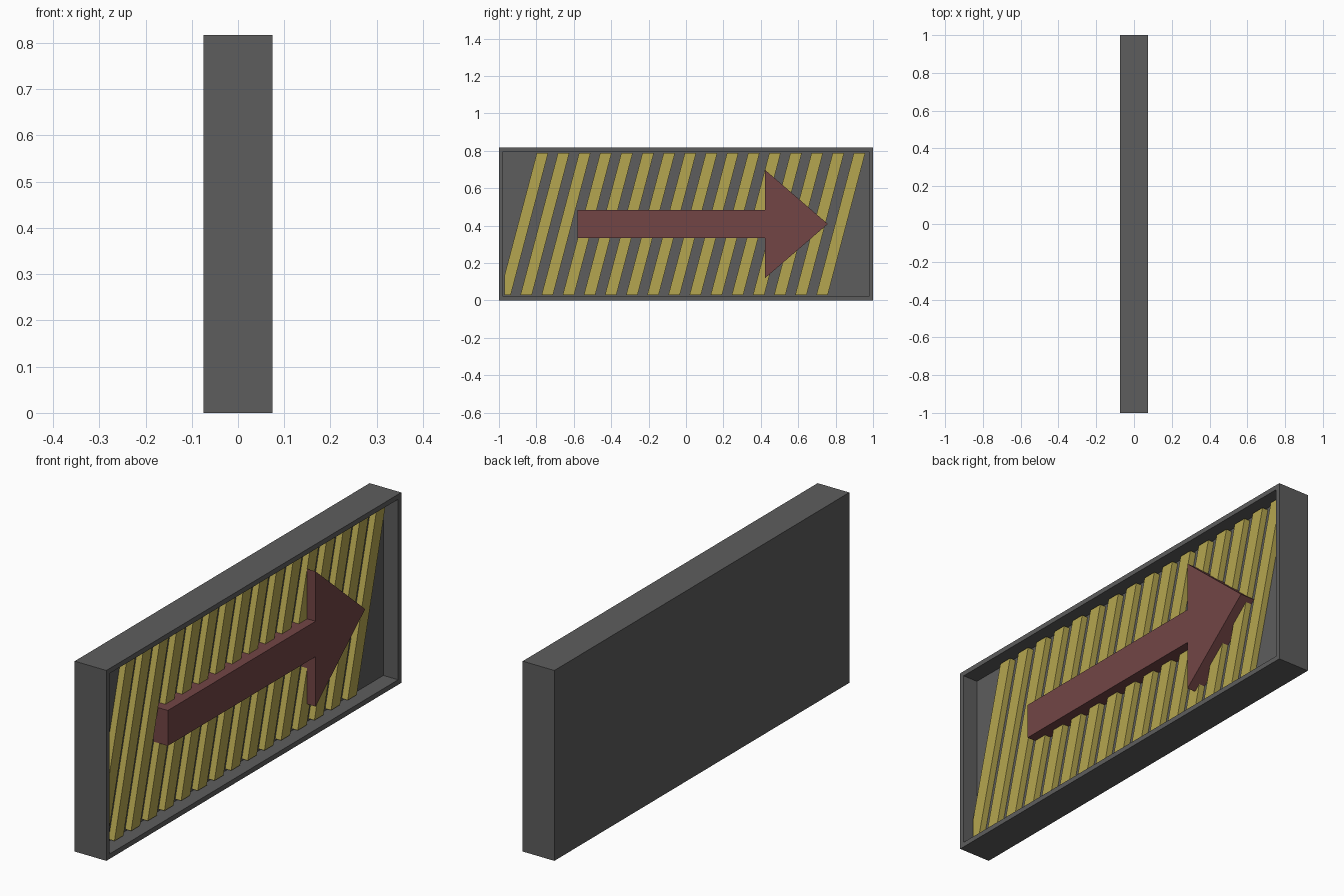
import bpy, bmesh

if "Cube" in bpy.data.objects:
    bpy.data.objects.remove(bpy.data.objects["Cube"])

W, H, T = 1.0, 0.817, 0.075      # half length, height, half thickness
RIM, BACK = 0.03, 0.005          # rim width, x of the recessed panel
Z0, Z1 = RIM, H - RIM


def material(name, rgb):
    m = bpy.data.materials.new(name)
    m.diffuse_color = (*rgb, 1)
    m.use_nodes = True
    m.node_tree.nodes["Principled BSDF"].inputs["Base Color"].default_value = m.diffuse_color
    return m


def finish(bm, name, mat=None):
    bmesh.ops.recalc_face_normals(bm, faces=bm.faces[:])
    me = bpy.data.meshes.new(name)
    bm.to_mesh(me)
    bm.free()
    ob = bpy.data.objects.new(name, me)
    bpy.context.collection.objects.link(ob)
    if mat:
        me.materials.append(mat)
    return ob


def add_prism(bm, outline, x0, x1):
    """Extrude a (y, z) outline along x."""
    face = bm.faces.new([bm.verts.new((x0, y, z)) for y, z in outline])
    ext = bmesh.ops.extrude_face_region(bm, geom=[face], use_keep_orig=True)
    for v in ext["geom"]:
        if isinstance(v, bmesh.types.BMVert):
            v.co.x = x1


# Sign case: a slab with a rimmed recess on the +x side
bm = bmesh.new()
add_prism(bm, [(-W, 0), (W, 0), (W, H), (-W, H)], -T, T)
bmesh.ops.recalc_face_normals(bm, faces=bm.faces[:])
front = max(bm.faces, key=lambda f: f.calc_center_median().x)
bmesh.ops.inset_region(bm, faces=[front], thickness=RIM)
ext = bmesh.ops.extrude_face_region(bm, geom=[front])
bmesh.ops.delete(bm, geom=[front], context='FACES_ONLY')
for v in ext["geom"]:
    if isinstance(v, bmesh.types.BMVert):
        v.co.x = BACK
finish(bm, "sign_case", material("dark_grey", (0.11, 0.11, 0.11)))

# Slanted stripes, the first one trimmed by the rim
yellow = material("yellow", (0.46, 0.38, 0.08))
SHIFT, WIDTH, STEP, EDGE = 0.2, 0.061, 0.113, -W + RIM
bm = bmesh.new()
for i in range(16):
    y = -0.998 + i * STEP
    outline = [(y + WIDTH, Z0), (y + WIDTH + SHIFT, Z1), (y + SHIFT, Z1)]
    if y < EDGE:
        outline += [(EDGE, Z0 + (EDGE - y) / SHIFT * (Z1 - Z0)), (EDGE, Z0)]
    else:
        outline.append((y, Z0))
    add_prism(bm, outline, BACK, BACK + 0.028)
finish(bm, "stripes", yellow)

# Arrow, mirrored about its centre line
half = [(-0.58, 0.076), (0.422, 0.076), (0.422, 0.29)]
mid = H / 2
outline = [(y, mid + d) for y, d in half] + [(0.758, mid)]
outline += [(y, mid - d) for y, d in reversed(half)]
bm = bmesh.new()
add_prism(bm, outline, BACK, 0.073)
finish(bm, "arrow", material("dull_red", (0.17, 0.06, 0.06)))
